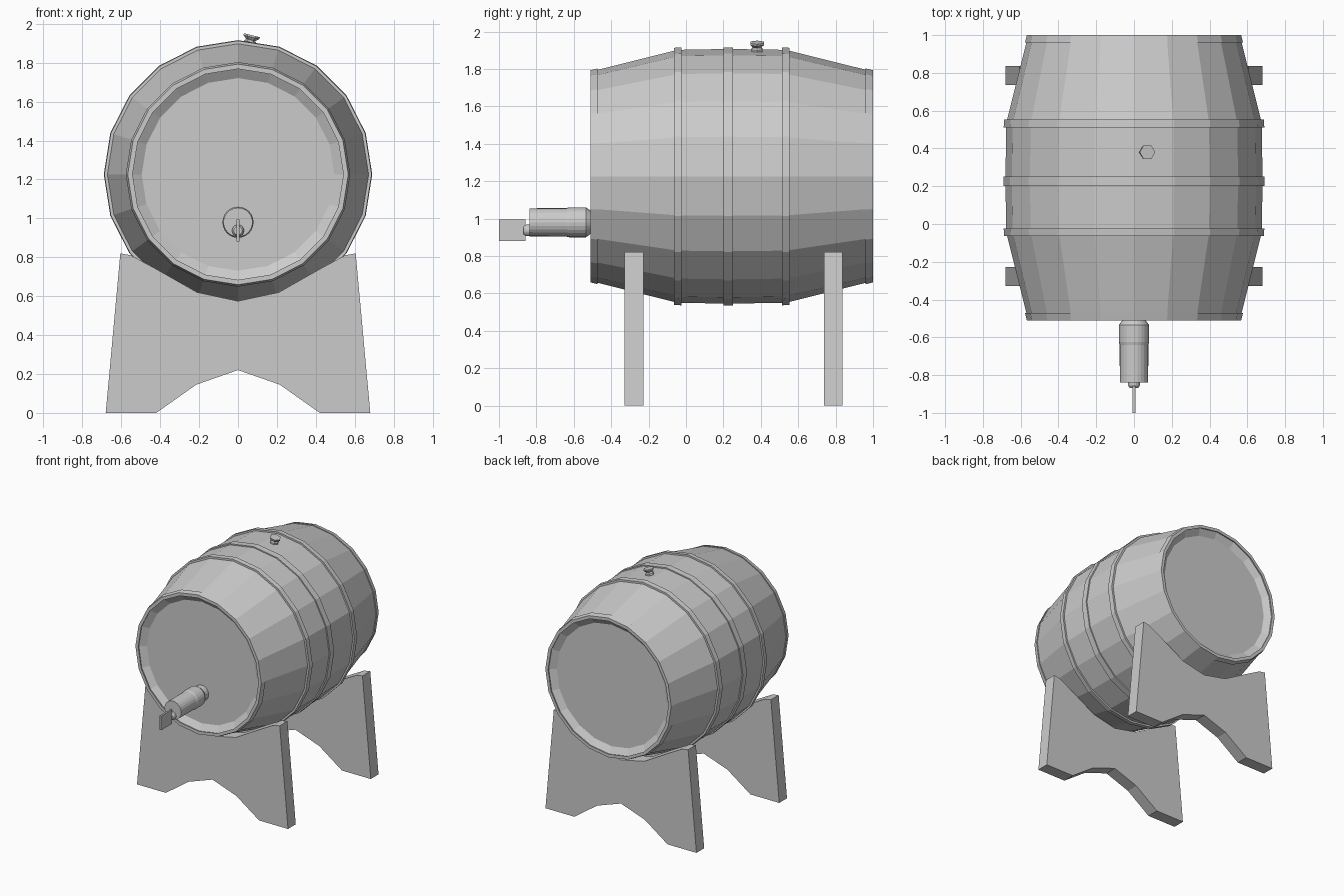
import bpy, bmesh, math
from mathutils import Matrix

if "Cube" in bpy.data.objects:
    bpy.data.objects.remove(bpy.data.objects["Cube"])

grey = bpy.data.materials.new("plain_grey")
grey.diffuse_color = (0.6, 0.6, 0.6, 1)
grey.use_nodes = True
grey.node_tree.nodes["Principled BSDF"].inputs["Base Color"].default_value = grey.diffuse_color


def finish(name, bm, matrix=None):
    bmesh.ops.recalc_face_normals(bm, faces=bm.faces)
    me = bpy.data.meshes.new(name)
    bm.to_mesh(me)
    bm.free()
    me.materials.append(grey)
    ob = bpy.data.objects.new(name, me)
    bpy.context.collection.objects.link(ob)
    if matrix:
        ob.matrix_world = matrix
    return ob


def lathe(name, profile, sides, matrix, closed=False):
    """Spin (y, radius) points about the y axis; cap the ends or close the loop."""
    bm = bmesh.new()
    rings = []
    for y, r in profile:
        rings.append([bm.verts.new((r * math.cos(2 * math.pi * i / sides), y,
                                    r * math.sin(2 * math.pi * i / sides)))
                      for i in range(sides)])
    pairs = list(zip(rings, rings[1:]))
    if closed:
        pairs.append((rings[-1], rings[0]))
    for a, b in pairs:
        for i in range(sides):
            j = (i + 1) % sides
            bm.faces.new((a[i], a[j], b[j], b[i]))
    if not closed:
        bm.faces.new(rings[0])
        bm.faces.new(rings[-1])
    return finish(name, bm, matrix)


def plate(name, half, y0, y1):
    """Extrude an x-symmetric (x, z) outline along y."""
    pts = half + [(-x, z) for x, z in reversed(half) if x > 0]
    bm = bmesh.new()
    face = bm.faces.new([bm.verts.new((x, y0, z)) for x, z in pts])
    out = bmesh.ops.extrude_face_region(bm, geom=[face])
    verts = [g for g in out["geom"] if isinstance(g, bmesh.types.BMVert)]
    bmesh.ops.translate(bm, verts=verts, vec=(0, y1 - y0, 0))
    return finish(name, bm)


axis = Matrix.Translation((0, 0, 1.226))

# barrel body with recessed heads at both ends
lathe("barrel", [(-0.465, 0.495), (-0.508, 0.563), (-0.47, 0.570), (-0.045, 0.676),
                 (0.225, 0.681), (0.535, 0.676), (0.96, 0.570), (0.998, 0.563),
                 (0.955, 0.495)], 20, axis)

# hoops: y start, y end, radius at each edge
for i, (a, b, ra, rb) in enumerate([(-0.51, -0.472, 0.567, 0.577),
                                    (-0.063, -0.025, 0.687, 0.690),
                                    (0.200, 0.252, 0.690, 0.690),
                                    (0.512, 0.553, 0.690, 0.687),
                                    (0.96, 1.0, 0.577, 0.567)]):
    lathe(f"hoop_{i + 1}", [(a, ra), (b, rb), (b, rb - 0.025), (a, ra - 0.025)],
          20, axis, closed=True)

# two cradle stands with arched feet
outline = [(0, 0.575), (0.21, 0.62), (0.425, 0.742), (0.55, 0.81), (0.605, 0.82),
           (0.68, 0), (0.42, 0), (0.215, 0.145), (0, 0.22)]
# the arch apex and cradle bottom lie on the centre line and are not mirrored
plate("front_stand", outline, -0.328, -0.228)
plate("back_stand", outline, 0.737, 0.837)

# tap: body, stem and thin handle
lathe("tap_body", [(-0.838, 0.075), (-0.64, 0.076), (-0.625, 0.080), (-0.535, 0.080),
                   (-0.51, 0.062), (-0.45, 0.062)], 24, Matrix.Translation((0, 0, 0.98)))
lathe("tap_stem", [(-0.868, 0.022), (-0.855, 0.031), (-0.83, 0.031)], 16,
      Matrix.Translation((0, 0, 0.937)))
plate("tap_handle", [(0, 0.88), (0.007, 0.88), (0.007, 0.995), (0, 0.995)], -1.0, -0.858)

# six-sided bung on top, leaning with its stave
lean = (Matrix.Translation((0.06, 0.38, 1.895)) @ Matrix.Rotation(math.radians(14), 4, 'Y')
        @ Matrix.Rotation(math.radians(90), 4, 'X'))
lathe("bung", [(-0.02, 0.033), (0.012, 0.033), (0.022, 0.024), (0.038, 0.042),
               (0.048, 0.042)], 6, lean)
